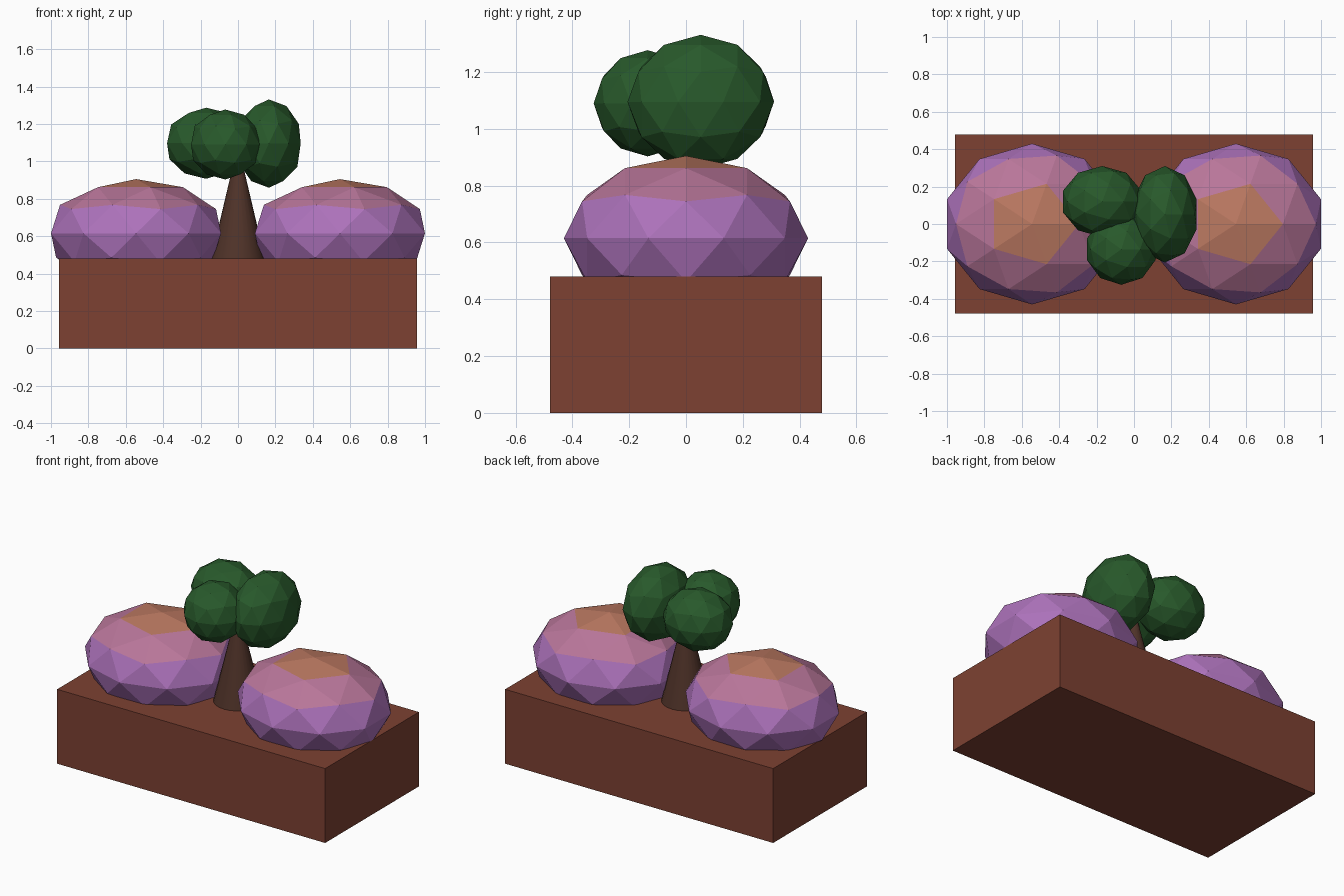
import bpy

if "Cube" in bpy.data.objects:
    bpy.data.objects.remove(bpy.data.objects["Cube"])


def material(name, rgb):
    m = bpy.data.materials.new(name)
    m.diffuse_color = (*rgb, 1)
    m.use_nodes = True
    m.node_tree.nodes["Principled BSDF"].inputs["Base Color"].default_value = m.diffuse_color
    return m


def finish(name, *mats):
    ob = bpy.context.object
    ob.name = name
    for m in mats:
        ob.data.materials.append(m)
    return ob


def blob(name, centre, radii, *mats):
    bpy.ops.mesh.primitive_ico_sphere_add(subdivisions=2, radius=1, location=centre)
    ob = finish(name, *mats)
    ob.scale = radii
    return ob


brick = material("brick", (0.205, 0.053, 0.032))
bark = material("bark", (0.08, 0.033, 0.022))
leaf = material("leaf", (0.021, 0.1, 0.024))
purple = material("purple_bloom", (0.42, 0.17, 0.50))
pink = material("pink_bloom", (0.48, 0.18, 0.32))
gold = material("gold_bloom", (0.50, 0.19, 0.12))

# Planter box
bpy.ops.mesh.primitive_cube_add(size=1, location=(0, 0, 0.24))
finish("planter_box", brick).scale = (1.914, 0.956, 0.48)

# Flowering bushes: gold crown, pink shoulder, purple sides
for side, x in (("left", -0.545), ("right", 0.545)):
    bush = blob(f"bush_{side}", (x, 0, 0.615), (0.478, 0.43, 0.29), purple, pink, gold)
    for f in bush.data.polygons:
        f.material_index = 2 if f.center.z > 0.85 else 1 if f.center.z > 0.58 else 0

# Tapered trunk
bpy.ops.mesh.primitive_cone_add(vertices=24, radius1=0.144, radius2=0.01,
                                depth=0.57, location=(0, 0, 0.765))
finish("trunk", bark)
bpy.ops.object.shade_smooth_by_angle()

# Foliage clumps
blob("foliage_back", (-0.17, 0.12, 1.097), (0.22, 0.19, 0.19), leaf)
blob("foliage_front", (-0.068, -0.135, 1.09), (0.192, 0.19, 0.187), leaf)
blob("foliage_right", (0.165, 0.052, 1.095), (0.179, 0.258, 0.236), leaf)
